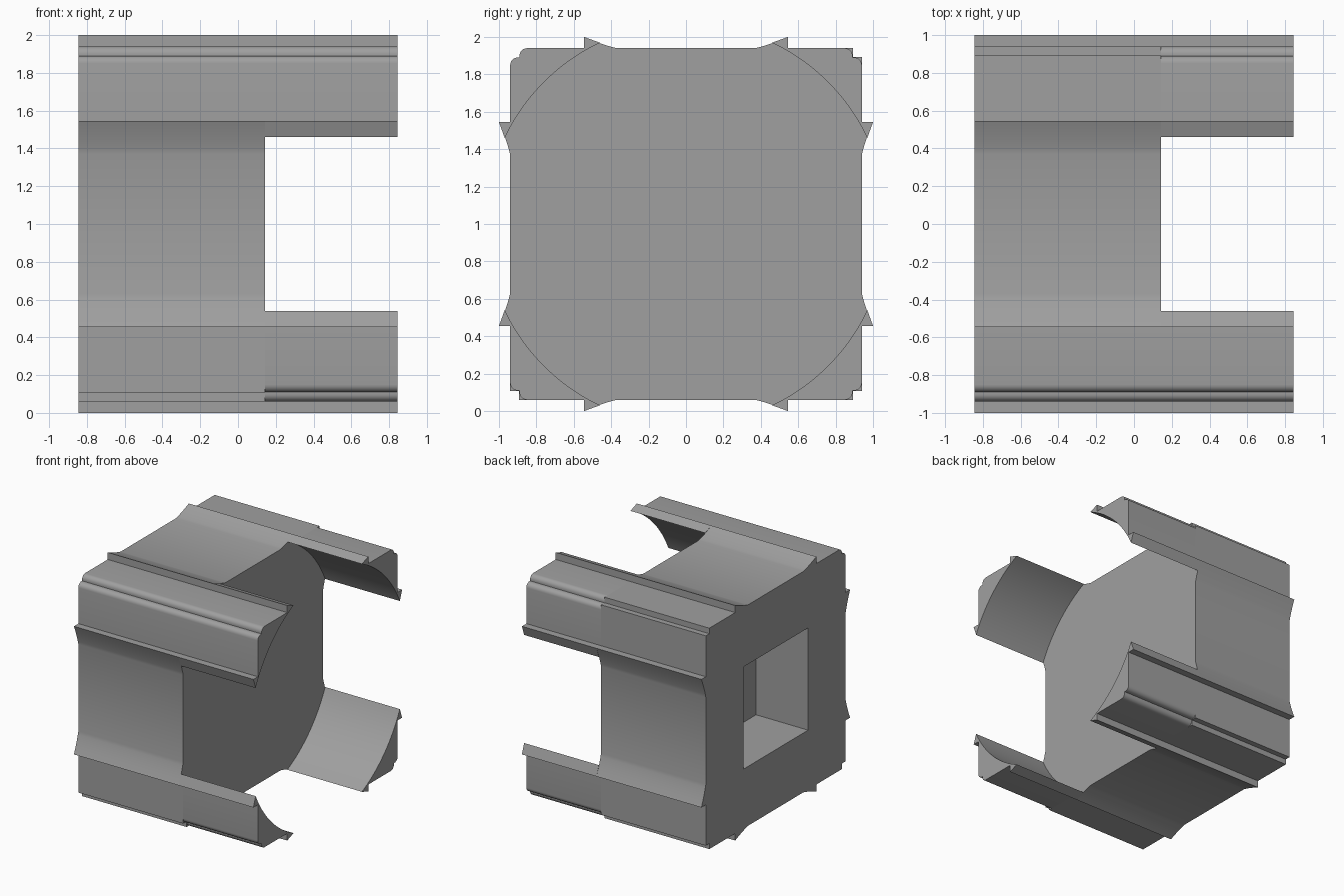
import bpy, bmesh, math

if "Cube" in bpy.data.objects:
    bpy.data.objects.remove(bpy.data.objects["Cube"])

X_BACK, X_STEP, X_FRONT = -0.845, 0.142, 0.845
R_BORE = 1.073      # bore that separates the four corner prongs
S = 0.94            # half width of the square section

grey = bpy.data.materials.new("grey")
grey.diffuse_color = (0.35, 0.35, 0.35, 1)
grey.use_nodes = True
grey.node_tree.nodes["Principled BSDF"].inputs["Base Color"].default_value = grey.diffuse_color


def arc(cx, cy, r, a0, a1, n):
    """Points on an arc, angles in degrees."""
    out = []
    for i in range(n + 1):
        a = math.radians(a0 + (a1 - a0) * i / n)
        out.append((cx + r * math.cos(a), cy + r * math.sin(a)))
    return out


def fin_curve():
    """Flare of a fin, from the flat side out to the tip."""
    p0, p1, p2 = (S, 0.37), (0.957, 0.445), (1.0, 0.545)
    pts = []
    for i in range(7):
        t = i / 6
        pts.append(tuple((1 - t) ** 2 * a + 2 * t * (1 - t) * b + t * t * c
                         for a, b, c in zip(p0, p1, p2)))
    return pts


def corner(rounded):
    """Stepped corner, with rounded or square shoulders."""
    if rounded:
        return (arc(0.90, 0.85, 0.04, 0, 90, 6) + [(0.89, 0.89)]
                + arc(0.85, 0.90, 0.04, 0, 90, 6))
    return [(S, 0.893), (0.893, 0.893), (0.893, S)]


def quadrant(rounded):
    """Outline of one quarter of the body, counter-clockwise."""
    fin = fin_curve()
    return (fin + [(S, 0.545)] + corner(rounded) + [(0.545, S)]
            + [(b, a) for a, b in reversed(fin)])


def prong_profile():
    """Corner section lying outside the bore."""
    a = math.degrees(math.asin(0.46 / R_BORE))
    return ([(1.0, 0.545), (S, 0.545)] + corner(True) + [(0.545, S), (0.545, 1.0)]
            + arc(0, 0, R_BORE, 90 - a, a, 28))


def place(pts, sy, sz):
    """Mirror a quarter profile into one quadrant, keeping its winding."""
    out = [(sy * y, sz * z) for y, z in pts]
    return out if sy * sz > 0 else out[::-1]


def extrude(name, profile, x0, x1):
    bm = bmesh.new()
    face = bm.faces.new([bm.verts.new((x0, y, z + 1)) for y, z in profile])
    ext = bmesh.ops.extrude_face_region(bm, geom=[face])
    verts = [g for g in ext["geom"] if isinstance(g, bmesh.types.BMVert)]
    bmesh.ops.translate(bm, verts=verts, vec=(x1 - x0, 0, 0))
    bmesh.ops.recalc_face_normals(bm, faces=bm.faces)
    me = bpy.data.meshes.new(name)
    bm.to_mesh(me)
    bm.free()
    me.materials.append(grey)
    ob = bpy.data.objects.new(name, me)
    bpy.context.collection.objects.link(ob)
    return ob


def apply_boolean(target, tool, operation):
    bpy.context.view_layer.objects.active = target
    mod = target.modifiers.new("boolean", 'BOOLEAN')
    mod.operation, mod.solver, mod.object = operation, 'EXACT', tool
    bpy.ops.object.modifier_apply(modifier=mod.name)
    bpy.data.objects.remove(tool)


# Body block: only one of its corners is rounded
outline = []
for sy, sz in ((1, 1), (-1, 1), (-1, -1), (1, -1)):
    outline += place(quadrant((sy, sz) == (-1, 1)), sy, sz)
body = extrude("socket_body", outline, X_BACK, X_STEP)

# Four corner prongs
for sy in (-1, 1):
    for sz in (-1, 1):
        prong = extrude("prong", place(prong_profile(), sy, sz), X_STEP, X_FRONT)
        apply_boolean(body, prong, 'UNION')

# Square pocket in the back face
h = 0.435
pocket = extrude("pocket", [(-h, -h), (h, -h), (h, h), (-h, h)], X_BACK - 0.1, -0.355)
apply_boolean(body, pocket, 'DIFFERENCE')

# Smooth the curved surfaces, keep the edges sharp
bpy.ops.object.select_all(action='DESELECT')
body.select_set(True)
bpy.context.view_layer.objects.active = body
bpy.ops.object.shade_smooth_by_angle(angle=math.radians(30))
